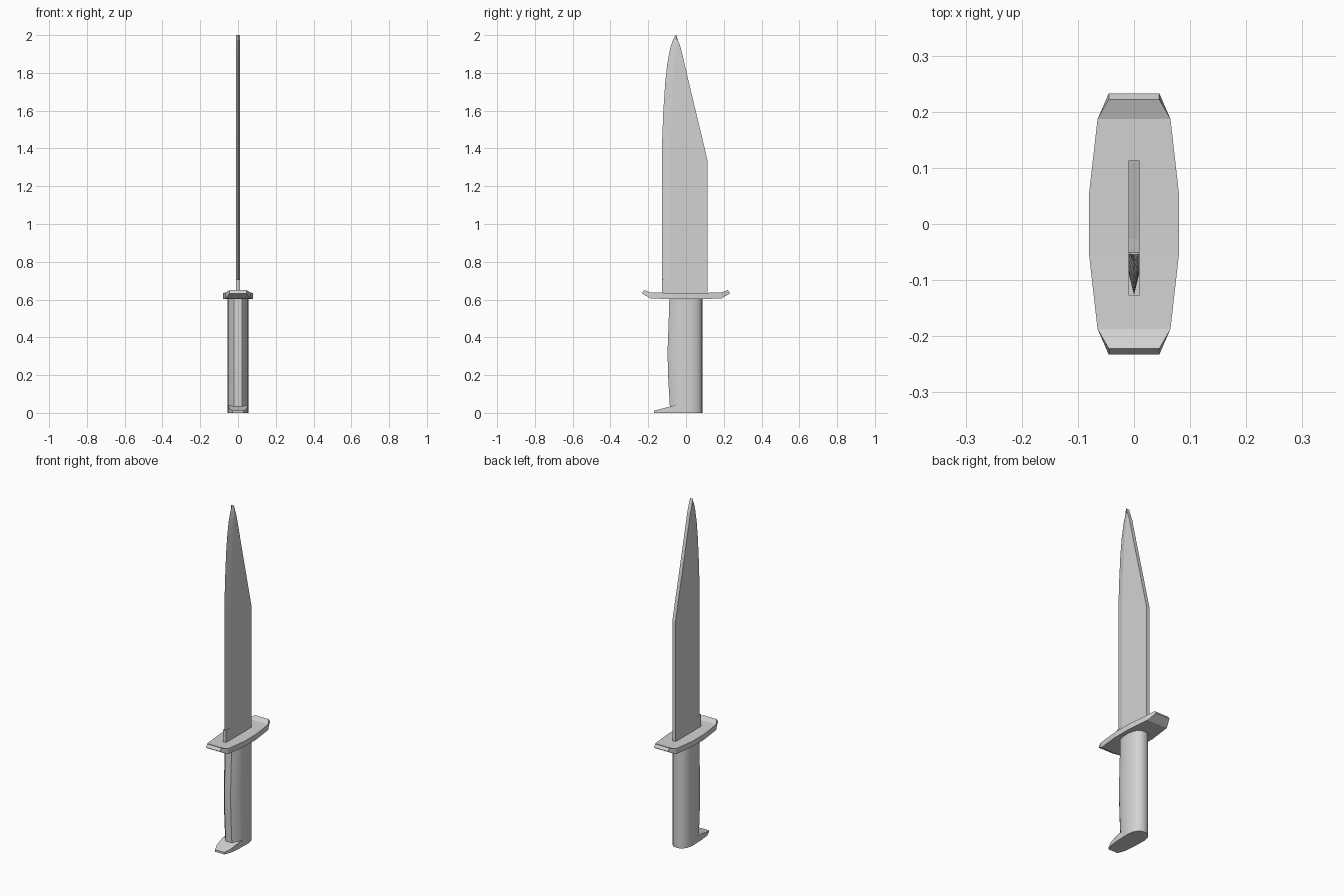
import bpy, bmesh, math

cube = bpy.data.objects.get("Cube")
if cube:
    bpy.data.objects.remove(cube, do_unlink=True)

GREY = (0.65, 0.65, 0.65, 1)
steel = bpy.data.materials.new("light grey")
steel.use_nodes = True
steel.diffuse_color = GREY
steel.node_tree.nodes["Principled BSDF"].inputs["Base Color"].default_value = GREY


def loft(name, rings, smooth=None):
    """Skin a stack of equal rings and cap both ends."""
    bm = bmesh.new()
    rows = [[bm.verts.new(p) for p in ring] for ring in rings]
    n = len(rows[0])
    for a, b in zip(rows, rows[1:]):
        for i in range(n):
            j = (i + 1) % n
            bm.faces.new((a[i], a[j], b[j], b[i]))
    bm.faces.new(rows[0])
    bm.faces.new(rows[-1])
    bmesh.ops.recalc_face_normals(bm, faces=bm.faces)
    mesh = bpy.data.meshes.new(name)
    bm.to_mesh(mesh)
    bm.free()
    mesh.materials.append(steel)
    ob = bpy.data.objects.new(name, mesh)
    bpy.context.collection.objects.link(ob)
    if smooth:
        bpy.ops.object.select_all(action='DESELECT')
        bpy.context.view_layer.objects.active = ob
        ob.select_set(True)
        bpy.ops.object.shade_smooth_by_angle(angle=math.radians(smooth))
    return ob


# Blade: height, cutting edge y, bevel line y, spine y
T = 0.01
blade = [(0.705, -0.127, -0.085, 0.113), (1.34, -0.127, -0.085, 0.113),
         (1.45, -0.126, -0.084, 0.087), (1.6, -0.12, -0.08, 0.051),
         (1.75, -0.11, -0.071, 0.015), (1.85, -0.099, -0.063, -0.008),
         (1.93, -0.084, -0.053, -0.027), (1.975, -0.069, -0.048, -0.043),
         (2.0, -0.055, -0.053, -0.051)]
loft("blade", [[(0, e, z), (T, b, z), (T, s, z), (-T, s, z), (-T, b, z)]
               for z, e, b, s in blade])

# Unsharpened blade root
loft("blade_root", [[(T, -0.127, z), (T, 0.113, z), (-T, 0.113, z), (-T, -0.127, z)]
                    for z in (0.62, 0.705)])

# Guard: top y, bottom y, half width, bottom z, top z, mirrored front to back
half = [(-0.222, -0.233, 0.045, 0.633, 0.65), (-0.187, -0.187, 0.065, 0.605, 0.637),
        (-0.055, -0.055, 0.08, 0.603, 0.635)]
guard = half + [(-t, -b, w, lo, hi) for t, b, w, lo, hi in reversed(half)]
loft("guard", [[(-w, b, lo), (w, b, lo), (w, t, hi), (-w, t, hi)]
               for t, b, w, lo, hi in guard])


# Grip with a narrow flat front that swells in the middle
def grip_ring(z, front):
    side = [(0.02, front), (0.045, front + 0.03), (0.054, -0.025), (0.055, 0.025),
            (0.046, 0.06), (0.025, 0.084)]
    return ([(x, y, z) for x, y in side] + [(0, 0.088, z)]
            + [(-x, y, z) for x, y in reversed(side)])


loft("grip", [grip_ring(z, f) for z, f in
              [(0, -0.085), (0.04, -0.086), (0.18, -0.094), (0.32, -0.098),
               (0.45, -0.093), (0.61, -0.088)]], smooth=40)

# Pommel hook: y, half width, top z
hook = [(-0.17, 0.03, 0.012), (-0.13, 0.046, 0.022), (-0.065, 0.053, 0.038),
        (-0.03, 0.053, 0.038)]
loft("pommel_hook", [[(-w, y, 0), (w, y, 0), (w, y, hi), (-w, y, hi)]
                     for y, w, hi in hook])
